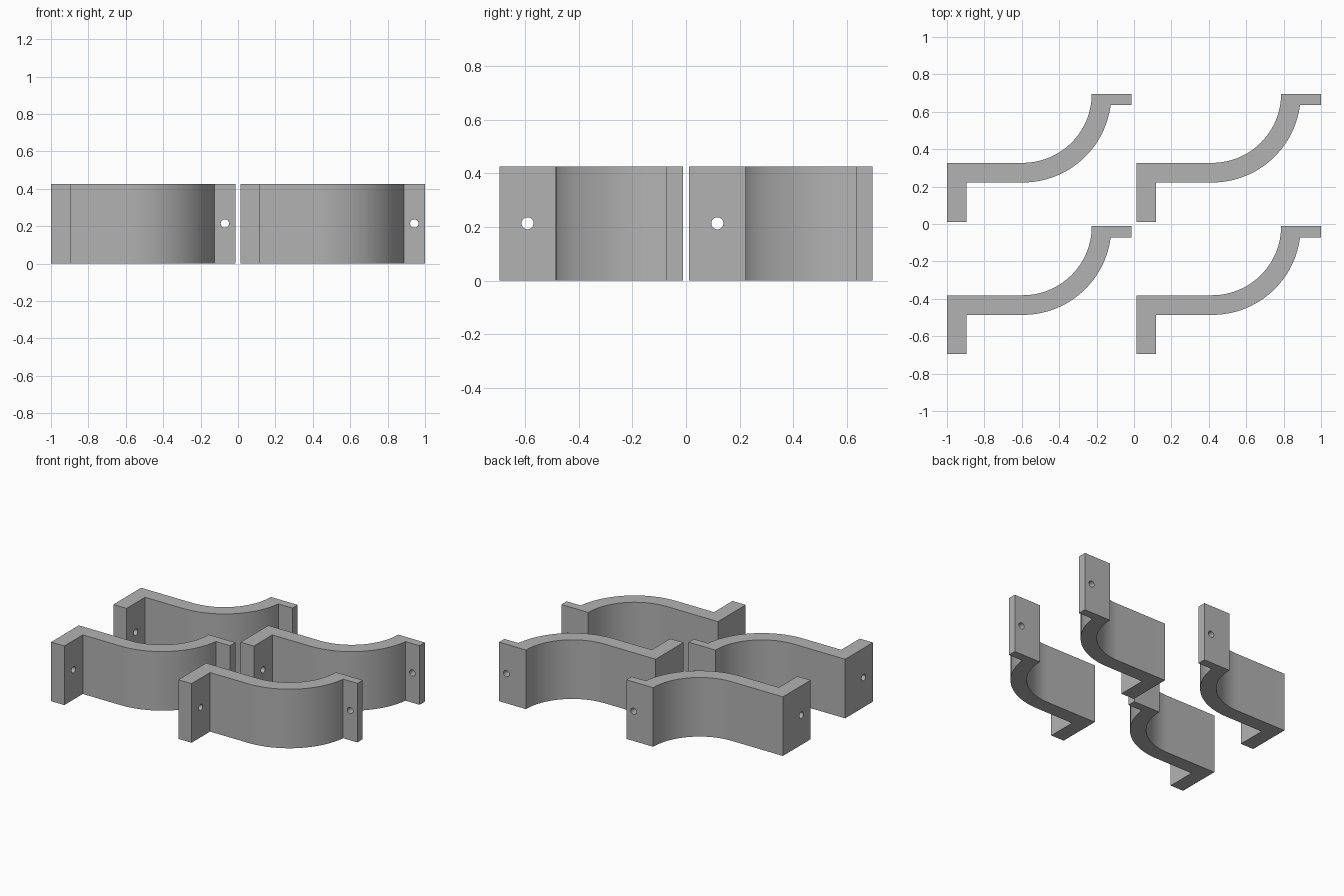
import bpy, bmesh, math

if "Cube" in bpy.data.objects:
    bpy.data.objects.remove(bpy.data.objects["Cube"])

HEIGHT = 0.425
WALL_CENTRE = (0.405, 0.684)      # centre of the curved wall
R_IN, R_OUT = 0.369, 0.474
HOLE_R, HOLE_Z = 0.0225, 0.214

grey = bpy.data.materials.new("grey")
grey.diffuse_color = (0.45, 0.45, 0.45, 1)
grey.use_nodes = True
grey.node_tree.nodes["Principled BSDF"].inputs["Base Color"].default_value = grey.diffuse_color


def arc(radius, y_end, steps=40):
    """Quarter bend from the bottom of the circle up to height y_end."""
    cx, cy = WALL_CENTRE
    end = math.asin((y_end - cy) / radius)
    angles = [-math.pi / 2 + (end + math.pi / 2) * i / steps for i in range(steps + 1)]
    return [(cx + radius * math.cos(a), cy + radius * math.sin(a)) for a in angles]


def extrude_profile(name, points, height):
    bm = bmesh.new()
    face = bm.faces.new([bm.verts.new((x, y, 0)) for x, y in points])
    top = bmesh.ops.extrude_face_region(bm, geom=[face])["geom"]
    bmesh.ops.translate(bm, vec=(0, 0, height),
                        verts=[v for v in top if isinstance(v, bmesh.types.BMVert)])
    bmesh.ops.recalc_face_normals(bm, faces=bm.faces)
    mesh = bpy.data.meshes.new(name)
    bm.to_mesh(mesh)
    bm.free()
    obj = bpy.data.objects.new(name, mesh)
    bpy.context.collection.objects.link(obj)
    return obj


def drill(obj, location, rotation):
    """Add a round through-hole to the bracket."""
    bpy.ops.mesh.primitive_cylinder_add(vertices=32, radius=HOLE_R, depth=0.24,
                                        location=location, rotation=rotation)
    cutter = bpy.context.object
    cutter.name = "hole_cutter"
    cutter.hide_render = True
    mod = obj.modifiers.new("hole", 'BOOLEAN')
    mod.operation, mod.solver, mod.object = 'DIFFERENCE', 'EXACT', cutter
    return cutter


# Bracket outline: foot leg, straight wall, curved wall, end flange
outline = [(0, 0), (0.105, 0), (0.105, 0.21)]
outline += arc(R_OUT, 0.624)
outline += [(0.9875, 0.624), (0.9875, 0.684)]
outline += arc(R_IN, 0.684)[::-1]
outline += [(0, 0.315)]
blank = extrude_profile("bracket_blank", outline, HEIGHT)

# Screw holes through the leg (along x) and the flange (along y)
cutters = [drill(blank, (0.05, 0.105, HOLE_Z), (0, math.pi / 2, 0)),
           drill(blank, (0.93, 0.65, HOLE_Z), (math.pi / 2, 0, 0))]
bpy.context.view_layer.update()
depsgraph = bpy.context.evaluated_depsgraph_get()
bracket_mesh = bpy.data.meshes.new_from_object(blank.evaluated_get(depsgraph))
bracket_mesh.name = "bracket"
bracket_mesh.materials.clear()
bracket_mesh.materials.append(grey)
for helper in cutters + [blank]:
    bpy.data.objects.remove(helper)

# Four identical brackets in a two by two grid
bpy.ops.object.select_all(action='DESELECT')
for row, y in (("front", -0.696), ("back", 0.012)):
    for side, x in (("left", -1.0), ("right", 0.0125)):
        obj = bpy.data.objects.new(f"bracket_{row}_{side}", bracket_mesh)
        obj.location = (x, y, 0)
        bpy.context.collection.objects.link(obj)
bpy.context.view_layer.objects.active = obj
obj.select_set(True)
bpy.ops.object.shade_smooth_by_angle(angle=math.radians(30))
